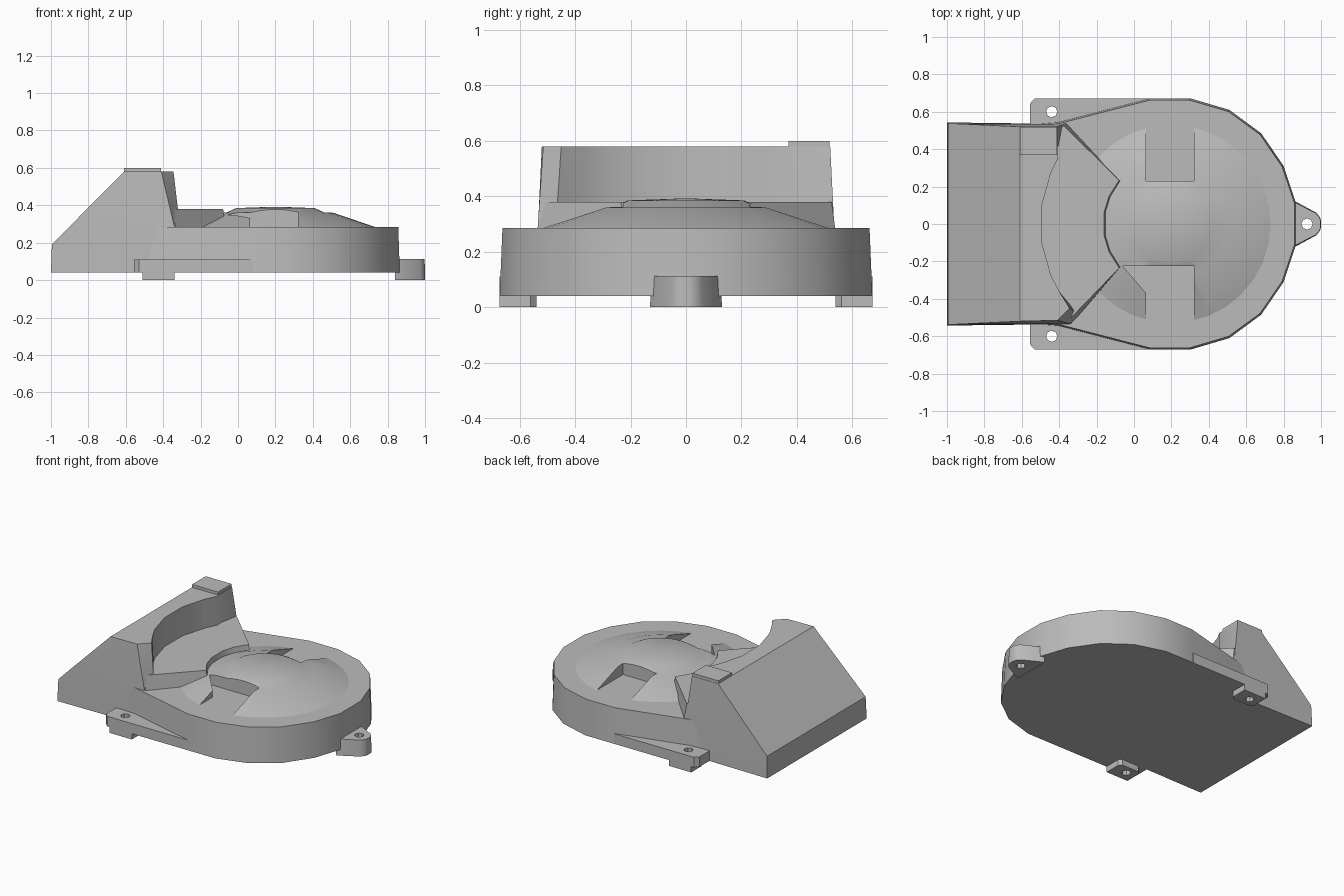
import bpy, bmesh, math

cube = bpy.data.objects.get("Cube")
if cube:
    bpy.data.objects.remove(cube, do_unlink=True)

grey = bpy.data.materials.new("light_grey")
grey.use_nodes = True
grey.diffuse_color = (0.5, 0.5, 0.5, 1)
grey.node_tree.nodes["Principled BSDF"].inputs["Base Color"].default_value = (0.5, 0.5, 0.5, 1)

CX = 0.2  # centre of the round housing


def loft(name, layers):
    """Closed solid through layers of (z, plan outline) with equal point counts."""
    bm = bmesh.new()
    rings = [[bm.verts.new((x, y, z)) for x, y in pts] for z, pts in layers]
    n = len(rings[0])
    for a, b in zip(rings, rings[1:]):
        for i in range(n):
            j = (i + 1) % n
            bm.faces.new((a[i], a[j], b[j], b[i]))
    bm.faces.new(rings[0][::-1])
    bm.faces.new(rings[-1])
    bmesh.ops.recalc_face_normals(bm, faces=bm.faces)
    mesh = bpy.data.meshes.new(name)
    bm.to_mesh(mesh)
    bm.free()
    obj = bpy.data.objects.new(name, mesh)
    bpy.context.collection.objects.link(obj)
    mesh.materials.append(grey)
    return obj


def select(obj):
    bpy.ops.object.select_all(action='DESELECT')
    obj.select_set(True)
    bpy.context.view_layer.objects.active = obj


def cut(obj, cutter):
    cutter.hide_render = True
    select(obj)
    mod = obj.modifiers.new("cut", 'BOOLEAN')
    mod.operation = 'DIFFERENCE'
    mod.solver = 'EXACT'
    mod.object = cutter
    bpy.ops.object.modifier_apply(modifier=mod.name)
    bpy.data.objects.remove(cutter, do_unlink=True)


def smooth(obj):
    select(obj)
    bpy.ops.object.shade_smooth_by_angle(angle=math.radians(30))


def circle(x, y, r, n):
    return [(x + r * math.cos(math.tau * i / n), y + r * math.sin(math.tau * i / n)) for i in range(n)]


def arc(r, degrees):
    return [(CX + r * math.cos(math.radians(d)), r * math.sin(math.radians(d))) for d in degrees]


def mirrored(half):
    """Outline from its -y half, ordered along the outline."""
    return half + [(x, -y) for x, y in reversed(half)]


def flip(pts, s):
    return [(x, y * s) for x, y in pts]


# Round housing with a slight draft
half = [(-0.6, -.53), (-.41, -.545), (.08, -.672), (.30, -.672), (.51, -.61),
        (.68, -.485), (.80, -.31), (.865, -.115)]
outline = mirrored(half)
upper = [(CX + (x - CX) * .988, y * .985) for x, y in outline]
housing = loft("round_housing", [(.04, outline), (.285, upper)])
smooth(housing)

# Domed cover with two rectangular notches
profile = [(.54, .27), (.53, .285), (.31, .36), (.26, .362), (.21, .385), (.02, .392)]
dome = loft("domed_cover", [(z, circle(CX, 0, r, 32)) for r, z in profile])
front_notch = [(.065, -.6), (.32, -.6), (.32, -.225), (-.06, -.225), (.065, -.37)]
back_notch = [(.065, .23), (.32, .23), (.32, .6), (.065, .6)]
for pts in (front_notch, back_notch):
    cut(dome, loft("notch_cutter", [(.2, pts), (.5, pts)]))
smooth(dome)

# Wedge block hollowed by an arc on its inner side
bow = arc(.70, [211, 203, 188, 172, 157, 150])


def wedge_plan(x_left, y, front_end, arc_end, back_end):
    return [(x_left, -y), front_end, arc_end] + bow + [back_end, (x_left, y)]


low = ((-.34, -.535), (-.31, -.47), (-.37, .535))
wedge = loft("wedge_block", [
    (.04, wedge_plan(-1, .543, *low)),
    (.19, wedge_plan(-.995, .538, *low)),
    (.285, wedge_plan(-.902, .534, *low)),
    (.58, wedge_plan(-.61, .52, (-.41, -.515), (-.345, -.45), (-.41, .52)))])
smooth(wedge)

# Small raised pad on the wedge
pad = [(-.61, .37), (-.412, .37), (-.412, .518), (-.61, .518)]
loft("raised_pad", [(.57, pad), (.6, pad)])

# Fan-shaped ledge between wedge and dome
inner = [220, 204, 190, 170, 156, 140]
ledge_top = [(-.55, -.5), (-.345, -.51)] + arc(.365, inner) + [(-.375, .525), (-.55, .5)]
ledge_low = [(-.55, -.5), (-.335, -.535)] + arc(.345, inner) + [(-.36, .54), (-.55, .5)]
smooth(loft("fan_ledge", [(.27, ledge_low), (.38, ledge_top)]))

# Side mounting flanges and their feet
for side, s in (("right", -1), ("left", 1)):
    flange = flip([(-.555, .5), (.08, .5), (.08, .672), (-.53, .672), (-.555, .645)], s)
    foot = flip([(-.51, .56), (-.49, .54), (-.36, .54), (-.34, .56), (-.34, .672), (-.51, .672)], s)
    hole = circle(-.44, .6 * s, .03, 8)
    for name, pts, z0, z1 in (("flange", flange, .04, .11), ("foot", foot, 0, .04)):
        part = loft(f"{side}_{name}", [(z0, pts), (z1, pts)])
        cut(part, loft("hole_cutter", [(-.1, hole), (.2, hole)]))

# End lug with a screw hole
lug_half = [(.84, -.13), (.865, -.12), (.975, -.06), (.995, -.035), (1.0, -.015)]
lug_plan = mirrored(lug_half)
lug = loft("end_lug", [(0, lug_plan), (.112, [(x - .002, y * .95) for x, y in lug_plan])])
hole = circle(.925, 0, .03, 8)
cut(lug, loft("hole_cutter", [(-.1, hole), (.2, hole)]))
smooth(lug)
